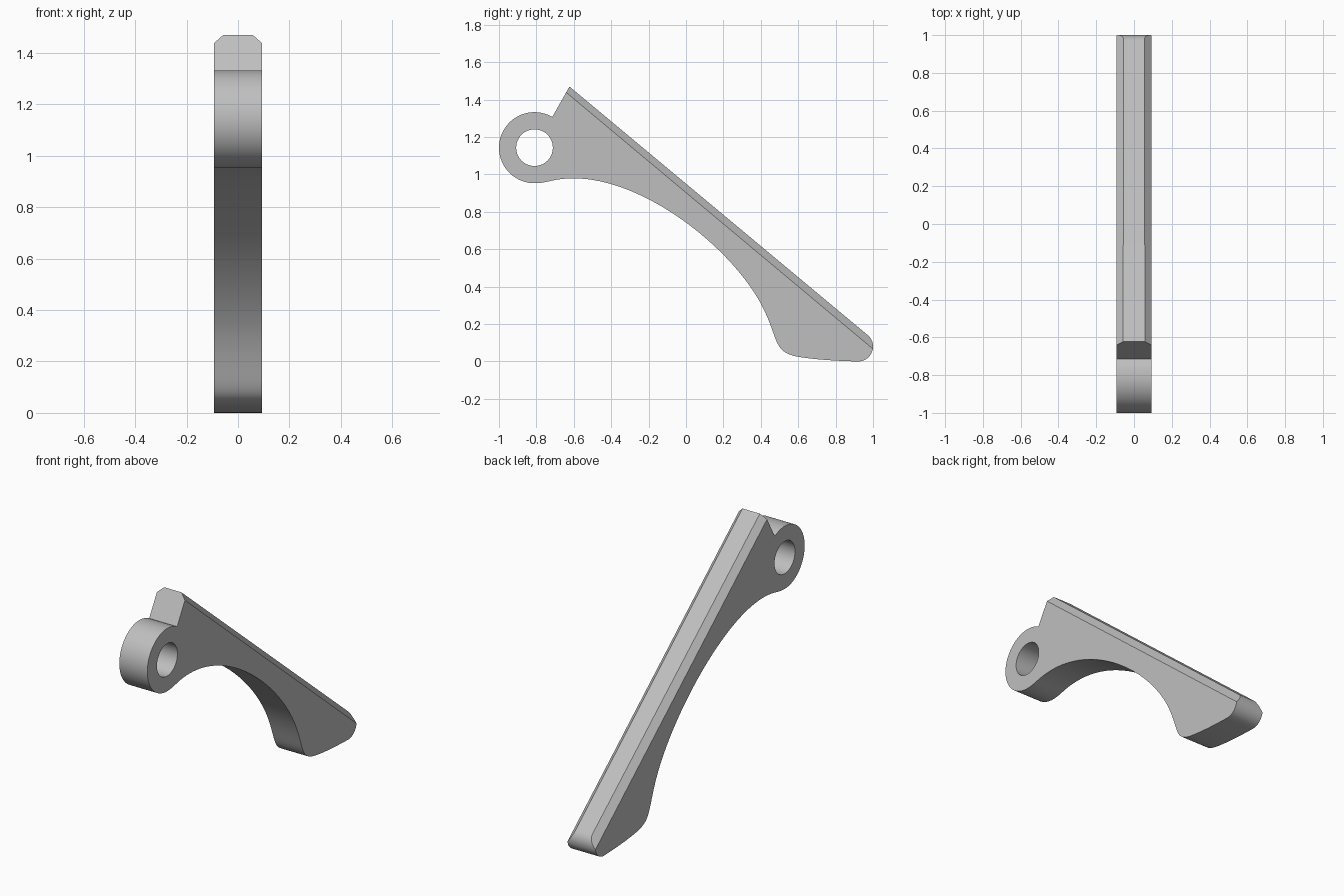
import bpy, bmesh
from math import radians, cos, sin
from mathutils import Vector
from mathutils.geometry import interpolate_bezier

if "Cube" in bpy.data.objects:
    bpy.data.objects.remove(bpy.data.objects["Cube"], do_unlink=True)

HALF = 0.0935                       # half the thickness
PIVOT = Vector((-0.81, 1.143))      # profile coordinates are (y, z)
TIP = Vector((0.92, 0.08))
APEX = Vector((-0.623, 1.47))
SLOPE = radians(50.1)               # direction of the top edge normal
CHAMFER = 0.0355


def arc(centre, radius, start, end, steps):
    angles = [radians(start + (end - start) * i / steps) for i in range(steps + 1)]
    return [centre + radius * Vector((cos(a), sin(a))) for a in angles]


def bezier(*points, steps=20):
    return list(interpolate_bezier(*[Vector(p) for p in points], steps + 1))[1:]


def prism(name, outline, half):
    """Extrude a (y, z) outline along x, centred on x = 0."""
    bm = bmesh.new()
    face = bm.faces.new([bm.verts.new((-half, p.x, p.y)) for p in outline])
    moved = bmesh.ops.extrude_face_region(bm, geom=[face])["geom"]
    verts = [g for g in moved if isinstance(g, bmesh.types.BMVert)]
    bmesh.ops.translate(bm, verts=verts, vec=(2 * half, 0, 0))
    bmesh.ops.recalc_face_normals(bm, faces=bm.faces)
    mesh = bpy.data.meshes.new(name)
    bm.to_mesh(mesh)
    bm.free()
    obj = bpy.data.objects.new(name, mesh)
    bpy.context.collection.objects.link(obj)
    return obj


# Lever profile: pivot eye, arched underside, rounded tip, straight top
outline = [APEX] + arc(PIVOT, 0.19, 60, 270, 44)
outline += bezier((-0.81, 0.953), (-0.74, 0.953), (-0.71, 0.979), (-0.6, 0.979), steps=12)
outline += bezier((-0.6, 0.979), (-0.23, 0.979), (0.23, 0.62), (0.4, 0.31), steps=32)
outline += bezier((0.4, 0.31), (0.5, 0.12), (0.46, 0.05), (0.6, 0.025))
outline += bezier((0.6, 0.025), (0.7, 0.008), (0.82, 0.003), (0.92, 0), steps=10)
outline += arc(TIP, 0.08, -90, 50.1, 18)[1:]
lever = prism("lever_arm", outline, HALF)

# Chamfers along both long top edges
bm = bmesh.new()
bm.from_mesh(lever.data)
normal = Vector((0, cos(SLOPE), sin(SLOPE)))
for side in (-1, 1):
    across = Vector((side, 0, 0))
    point = Vector((side * HALF, APEX.x, APEX.y)) - normal * CHAMFER
    cut = bmesh.ops.bisect_plane(
        bm, geom=bm.verts[:] + bm.edges[:] + bm.faces[:], dist=1e-5,
        plane_co=point, plane_no=(across + normal).normalized(), clear_outer=True)
    rim = [e for e in bm.edges if e.is_boundary]
    bmesh.ops.holes_fill(bm, edges=rim, sides=0)
bmesh.ops.recalc_face_normals(bm, faces=bm.faces)
bm.to_mesh(lever.data)
bm.free()

# Pivot hole
cutter = prism("pivot_hole_cutter", arc(PIVOT, 0.098, 0, 360, 48)[:-1], HALF * 2)
cutter.hide_render = True
hole = lever.modifiers.new("pivot_hole", "BOOLEAN")
hole.operation = "DIFFERENCE"
hole.solver = "EXACT"
hole.object = cutter
bpy.ops.object.select_all(action="DESELECT")
lever.select_set(True)
bpy.context.view_layer.objects.active = lever
bpy.ops.object.modifier_apply(modifier=hole.name)
bpy.data.objects.remove(cutter, do_unlink=True)

# Colour and shading
grey = bpy.data.materials.new("light_grey")
grey.use_nodes = True
grey.diffuse_color = (0.52, 0.52, 0.52, 1)
grey.node_tree.nodes["Principled BSDF"].inputs["Base Color"].default_value = grey.diffuse_color
lever.data.materials.clear()
lever.data.materials.append(grey)
bpy.ops.object.shade_smooth_by_angle(angle=radians(25))
